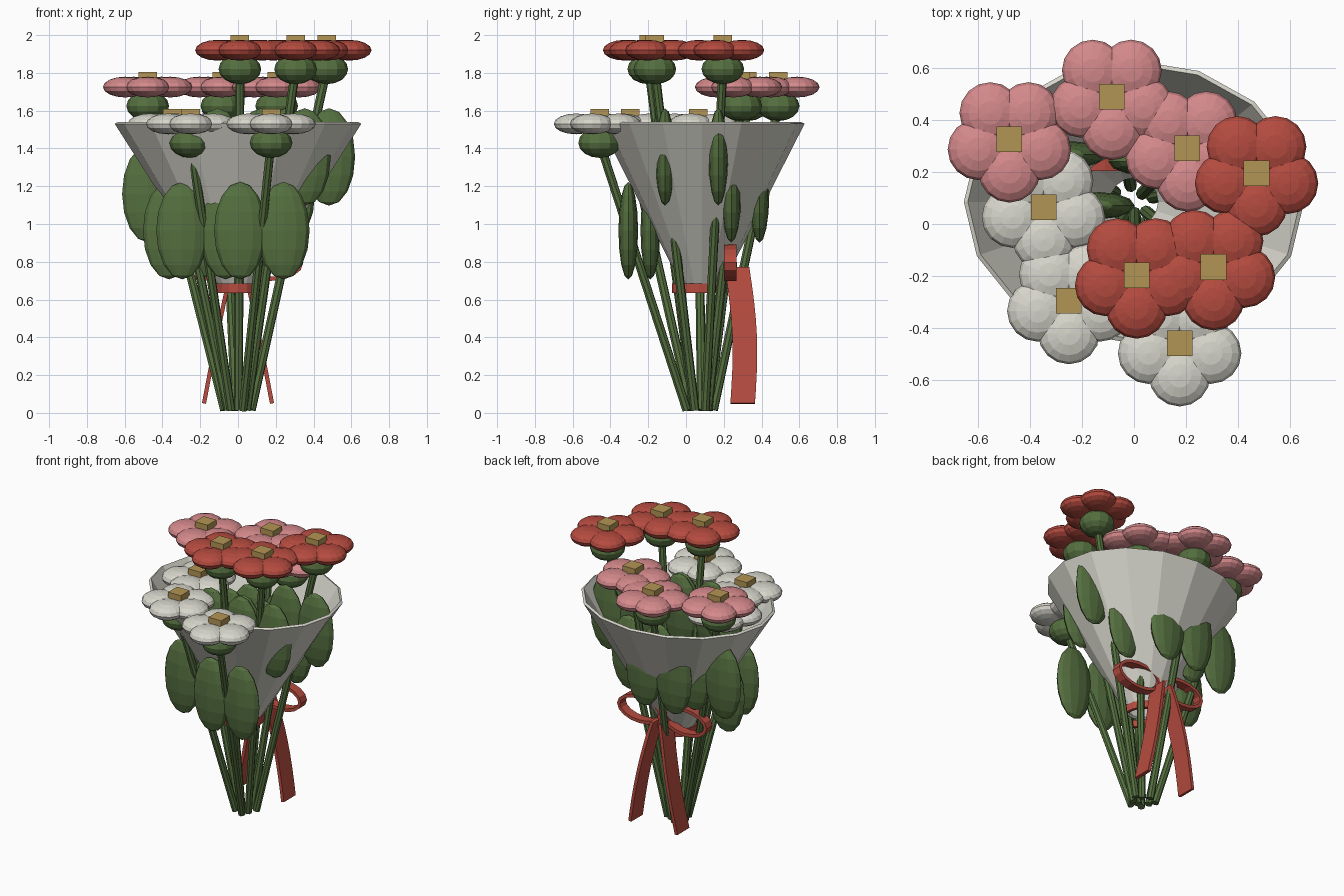
import bpy, bmesh, math
from mathutils import Vector, Matrix

if "Cube" in bpy.data.objects:
    bpy.data.objects.remove(bpy.data.objects["Cube"], do_unlink=True)


def material(name, rgb):
    m = bpy.data.materials.new(name)
    m.use_nodes = True
    m.diffuse_color = (*rgb, 1)
    m.node_tree.nodes["Principled BSDF"].inputs["Base Color"].default_value = (*rgb, 1)
    return m


RED = material("red", (0.46, 0.07, 0.05))
PINK = material("pink", (0.66, 0.25, 0.26))
CREAM = material("cream", (0.68, 0.67, 0.6))
GOLD = material("gold", (0.45, 0.3, 0.09))
GREEN = material("leaf green", (0.09, 0.16, 0.05))


def finish(name, bm, mat):
    bmesh.ops.recalc_face_normals(bm, faces=bm.faces)
    mesh = bpy.data.meshes.new(name)
    bm.to_mesh(mesh)
    bm.free()
    mesh.materials.append(mat)
    obj = bpy.data.objects.new(name, mesh)
    bpy.context.collection.objects.link(obj)
    return obj


def ellipsoid(bm, centre, radii, segments=12, rings=8):
    bmesh.ops.create_uvsphere(bm, u_segments=segments, v_segments=rings, radius=1,
                              matrix=Matrix.Translation(centre) @ Matrix.Diagonal((*radii, 1)))


def thicken(obj, amount, offset=0):
    mod = obj.modifiers.new("thickness", "SOLIDIFY")
    mod.thickness = amount
    mod.offset = offset


def tube(name, rings, sides, mat):
    """Open sleeve through elliptical rings given as (y centre, x radius, y radius, z)."""
    bm = bmesh.new()
    loops = []
    for cy, rx, ry, z in rings:
        angles = [math.tau * i / sides for i in range(sides)]
        loops.append([bm.verts.new((rx * math.cos(a), cy + ry * math.sin(a), z)) for a in angles])
    for low, high in zip(loops, loops[1:]):
        for i in range(sides):
            j = (i + 1) % sides
            bm.faces.new((low[i], low[j], high[j], high[i]))
    return finish(name, bm, mat)


def ribbon(name, path, width):
    """Strip along a path, spread in y by its width."""
    bm = bmesh.new()
    side = Vector((0, width / 2, 0))
    rows = [(bm.verts.new(Vector(p) - side), bm.verts.new(Vector(p) + side)) for p in path]
    for a, b in zip(rows, rows[1:]):
        bm.faces.new((a[0], a[1], b[1], b[0]))
    thicken(finish(name, bm, RED), 0.022)


CENTRE = Vector((0, 0.085, 0))


def flower(name, x, y, z, mat):
    # petals
    bm = bmesh.new()
    for k in range(5):
        a = math.radians(270 + 72 * k)
        ellipsoid(bm, (x + 0.125 * math.cos(a), y + 0.125 * math.sin(a), z),
                  (0.118, 0.118, 0.055), 16, 8)
    finish(name + "_petals", bm, mat)

    # square centre
    bm = bmesh.new()
    bmesh.ops.create_cube(bm, size=1, matrix=Matrix.Translation((x, y, z + 0.045))
                          @ Matrix.Diagonal((0.098, 0.098, 0.07, 1)))
    finish(name + "_centre", bm, GOLD)

    # calyx
    bm = bmesh.new()
    ellipsoid(bm, (x, y, z - 0.1), (0.113, 0.113, 0.08))
    finish(name + "_calyx", bm, GREEN)

    # stem
    top = Vector((x, y, z - 0.1))
    foot = CENTRE + (top - CENTRE) * 0.15
    foot.z = 0.015
    axis = top - foot
    turn = axis.to_track_quat("Z", "Y").to_matrix().to_4x4()
    bm = bmesh.new()
    bmesh.ops.create_cone(bm, cap_ends=True, segments=8, radius1=0.024, radius2=0.024,
                          depth=axis.length,
                          matrix=Matrix.Translation((top + foot) / 2) @ turn)
    finish(name + "_stem", bm, GREEN)

    # pair of leaves either side of the stem
    height = z - 0.565
    joint = foot + axis * (height - foot.z) / axis.z
    bm = bmesh.new()
    for s in (-1, 1):
        ellipsoid(bm, joint + Vector((s * 0.115, 0, 0)), (0.138, 0.052, 0.258))
    finish(name + "_leaves", bm, GREEN)


# three tiers of flowers
tiers = [
    ("red_flower", RED, 1.92, [(0.01, -0.197), (0.305, -0.165), (0.47, 0.195)]),
    ("pink_flower", PINK, 1.725, [(-0.478, 0.325), (-0.085, 0.488), (0.205, 0.29)]),
    ("white_flower", CREAM, 1.53, [(-0.347, 0.065), (-0.25, -0.295), (0.175, -0.457)]),
]
for label, mat, z, spots in tiers:
    for n, (x, y) in enumerate(spots, 1):
        flower(f"{label}_{n}", x, y, z, mat)

# paper wrap
wrap = tube("paper_wrap", [(0.085, 0.1, 0.1, 0.68), (0.085, 0.645, 0.535, 1.535)], 16, CREAM)
thicken(wrap, 0.018)

# ribbon band
band = tube("ribbon_band", [(0.07, 0.11, 0.135, 0.635), (0.07, 0.11, 0.135, 0.685)], 16, RED)
thicken(band, 0.02)

# bow loops and hanging tails at the back
for s, side in ((1, "left"), (-1, "right")):
    loop = []
    for i in range(17):
        a = math.pi + math.tau * i / 16
        loop.append((s * (0.175 + 0.16 * math.cos(a)), 0.235, 0.795 + 0.085 * math.sin(a)))
    ribbon("bow_loop_" + side, loop, 0.065)
    tail = []
    for i in range(9):
        t = i / 8
        tail.append((s * (0.03 + 0.15 * t ** 0.9), 0.27 + 0.03 * t + 0.025 * math.sin(math.pi * t),
                     0.77 - 0.72 * t))
    ribbon("ribbon_tail_" + side, tail, 0.13)

# bow knot
bm = bmesh.new()
bmesh.ops.create_cube(bm, size=1, matrix=Matrix.Translation((0, 0.235, 0.755))
                      @ Matrix.Diagonal((0.06, 0.07, 0.09, 1)))
finish("bow_knot", bm, RED)
